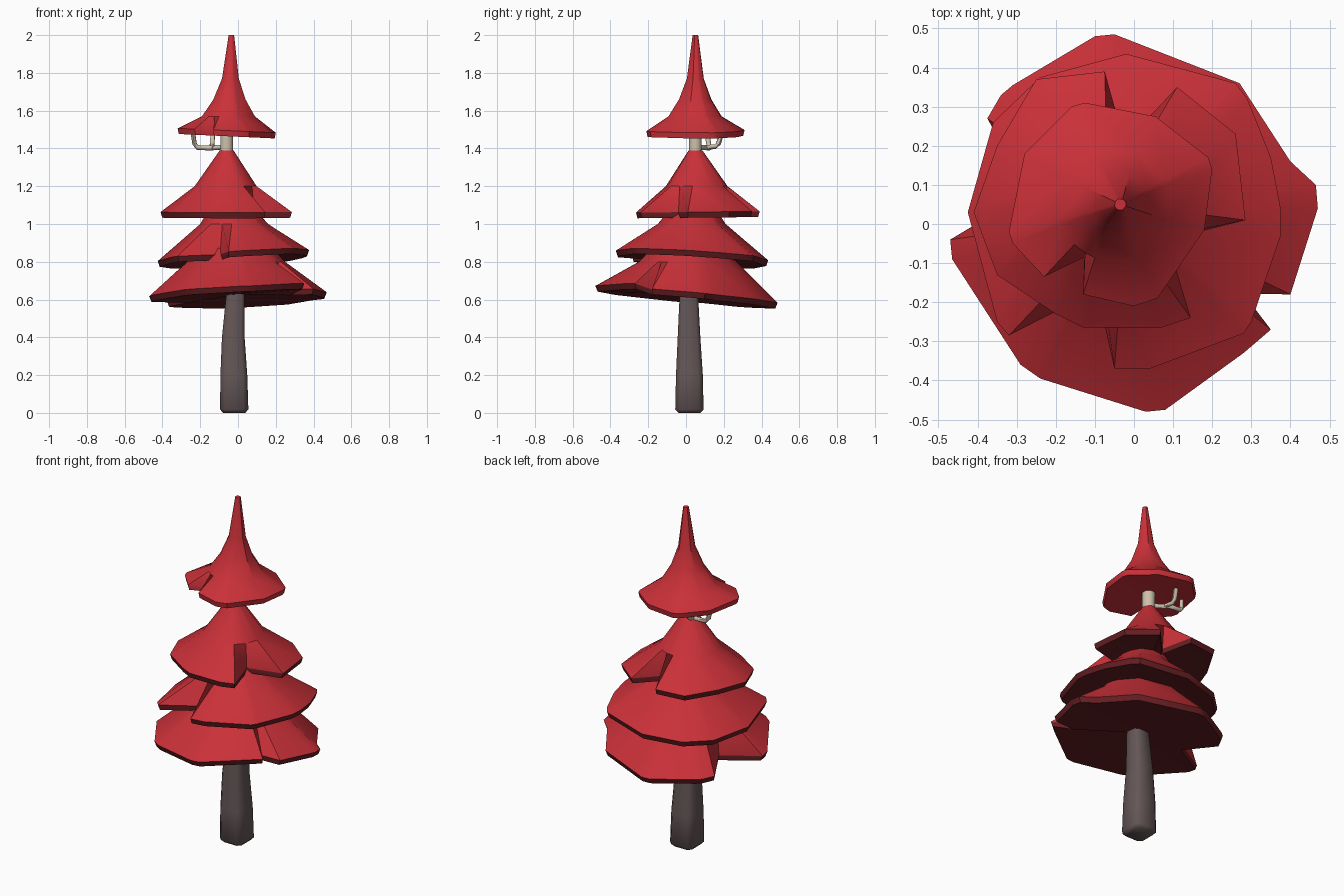
import bpy, bmesh, math
from mathutils import Vector

if "Cube" in bpy.data.objects:
    bpy.data.objects.remove(bpy.data.objects["Cube"])


def material(name, rgb):
    m = bpy.data.materials.new(name)
    m.diffuse_color = (*rgb, 1)
    m.use_nodes = True
    m.node_tree.nodes["Principled BSDF"].inputs["Base Color"].default_value = m.diffuse_color
    return m


RED = material("foliage red", (0.59, 0.030, 0.040))
DARK = material("underside dark red", (0.13, 0.013, 0.016))
BARK = material("dark bark", (0.130, 0.094, 0.096))
PALE = material("pale wood", (0.62, 0.53, 0.41))


def finish(ob, angle):
    bpy.ops.object.select_all(action='DESELECT')
    ob.select_set(True)
    bpy.context.view_layer.objects.active = ob
    bpy.ops.object.shade_smooth_by_angle(angle=math.radians(angle))


def loft(name, rings, mats, dark_from=None, tip=None, angle=60):
    """Skin rings of points; faces from ring dark_from on use material 1.
    The first ring is capped; the last is capped or fanned to the tip point."""
    bm = bmesh.new()
    rows = [[bm.verts.new(p) for p in r] for r in rings]
    n = len(rows[0])
    for k in range(len(rows) - 1):
        for i in range(n):
            j = (i + 1) % n
            f = bm.faces.new((rows[k][i], rows[k][j], rows[k + 1][j], rows[k + 1][i]))
            f.material_index = int(dark_from is not None and k >= dark_from)
    bm.faces.new(rows[0])
    if tip:
        c = bm.verts.new(tip)
        for i in range(n):
            f = bm.faces.new((rows[-1][i], rows[-1][(i + 1) % n], c))
            f.material_index = int(dark_from is not None)
    else:
        bm.faces.new(rows[-1])
    bmesh.ops.recalc_face_normals(bm, faces=bm.faces)
    me = bpy.data.meshes.new(name)
    bm.to_mesh(me)
    bm.free()
    for m in mats:
        me.materials.append(m)
    ob = bpy.data.objects.new(name, me)
    bpy.context.collection.objects.link(ob)
    finish(ob, angle)


def tier(name, outline, centre, plane, profile, dark=True, lift=0.03, thick=0.03):
    """Skirt: round rings (radius, z, x, y) flaring to a notched, tilted outline.
    An outline point may carry a third number that raises it."""
    cx, cy = centre
    z0, sx, sy = plane
    outline = [(p[0], p[1], p[2] if len(p) > 2 else 0) for p in outline]
    angles = [math.atan2(y - cy, x - cx) for x, y, _ in outline]
    rings = [[(px + r * math.cos(a), py + r * math.sin(a), z) for a in angles]
             for r, z, px, py in profile]

    def rim(scale, dz):
        return [(cx + (x - cx) * scale, cy + (y - cy) * scale,
                 z0 + sx * x + sy * y + up + dz) for x, y, up in outline]

    rings += [rim(1, thick), rim(0.975, 0)]
    tip = (cx, cy, z0 + sx * cx + sy * cy + lift)
    loft(name, rings, [RED, DARK] if dark else [RED],
         len(profile) if dark else None, tip, 35)


# foliage skirts, bottom to top (outlines run anticlockwise, notches included)
tier("bottom_foliage",
     [(.40, -.18), (.47, .04), (.465, .10), (.40, .16), (.27, .36), (-.05, .485),
      (-.10, .48), (-.31, .355), (-.34, .33), (-.375, .27), (-.27, .08),
      (-.47, -.04), (-.465, -.09), (-.29, -.36), (-.24, -.395), (.03, -.48),
      (.08, -.475), (.28, -.33, .018), (.35, -.27, .022), (.28, -.178)],
     (0, 0), (.598, .03, -.09),
     [(.13, .95, -.02, .02), (.26, .80, -.01, .01)])

tier("lower_middle_foliage",
     [(-.05, -.37), (.04, -.37), (.28, -.28), (.30, -.25), (.375, -.03),
      (.375, .04), (.35, .17), (.29, .32), (.26, .36), (-.02, .435), (-.24, .375),
      (-.36, .26), (-.425, .03), (-.35, -.25), (-.32, -.285), (-.095, -.17)],
     (-.02, .03), (.805, .07, -.06),
     [(.09, 1.12, -.04, .04), (.18, 1.0, -.02, .03)], lift=.05)

tier("upper_middle_foliage",
     [(.145, -.24), (.085, -.04), (.285, .01), (.26, .23), (.11, .35),
      (-.03, .20), (-.075, .39), (-.25, .37), (-.35, .20),
      (-.41, .03), (-.35, -.13), (-.20, -.23), (-.13, -.265), (.07, -.265)],
     (-.065, .055), (1.033, 0, .01),
     [(.038, 1.388, -.06, .05), (.165, 1.20, -.065, .055)], lift=.05)

tier("top_foliage",
     [(-.13, -.18), (0, -.21), (.06, -.19), (.18, -.015), (.20, .14), (.19, .17),
      (.055, .275), (-.125, .31), (-.16, .30), (-.28, .18), (-.32, -.02),
      (-.31, -.05), (-.23, -.135), (-.127, -.085)],
     (-.045, .05), (1.462, -.045, 0),
     [(.015, 2.0, -.035, .05), (.046, 1.77, -.04, .05), (.088, 1.66, -.045, .05),
      (.145, 1.57, -.05, .05)], dark=False, lift=.02)


# lower trunk: bent square post with cut corners
def post_ring(z, half, cx, cy):
    c = half * 0.68
    pts = [(half, -c), (half, c), (c, half), (-c, half),
           (-half, c), (-half, -c), (-c, -half), (c, -half)]
    return [(cx + x, cy + y, z) for x, y in pts]


loft("trunk", [post_ring(*r) for r in
               [(0, .058, -.02, .018), (.018, .075, -.02, .018), (.2, .071, -.022, .018),
                (.4, .060, -.025, .016), (.64, .048, -.013, .015), (.72, .045, -.01, .015)]],
     [BARK])

# pale bare trunk under the top skirt
loft("upper_trunk", [[(-.06 + .036 * math.cos(i * math.pi / 4 + .39),
                       .05 + .036 * math.sin(i * math.pi / 4 + .39), z) for i in range(8)]
                     for z in (1.34, 1.50)], [PALE])


# forked twig
def twig(name, points, radius):
    rings = []
    pts = [Vector(p) for p in points]
    for i, p in enumerate(pts):
        d = (pts[min(i + 1, len(pts) - 1)] - pts[max(i - 1, 0)]).normalized()
        u = d.cross(Vector((.6, .8, 0))).normalized()
        v = d.cross(u)
        rings.append([p + radius * (math.cos(a) * u + math.sin(a) * v)
                      for a in (k * math.pi / 3 for k in range(6))])
    loft(name, rings, [PALE])


twig("twig", [(-.07, .06, 1.408), (-.15, .125, 1.402), (-.215, .125, 1.405),
              (-.23, .12, 1.425), (-.24, .11, 1.49)], .013)
twig("twig_fork", [(-.125, .10, 1.404), (-.14, .155, 1.41), (-.137, .172, 1.425),
                   (-.132, .192, 1.49)], .013)
